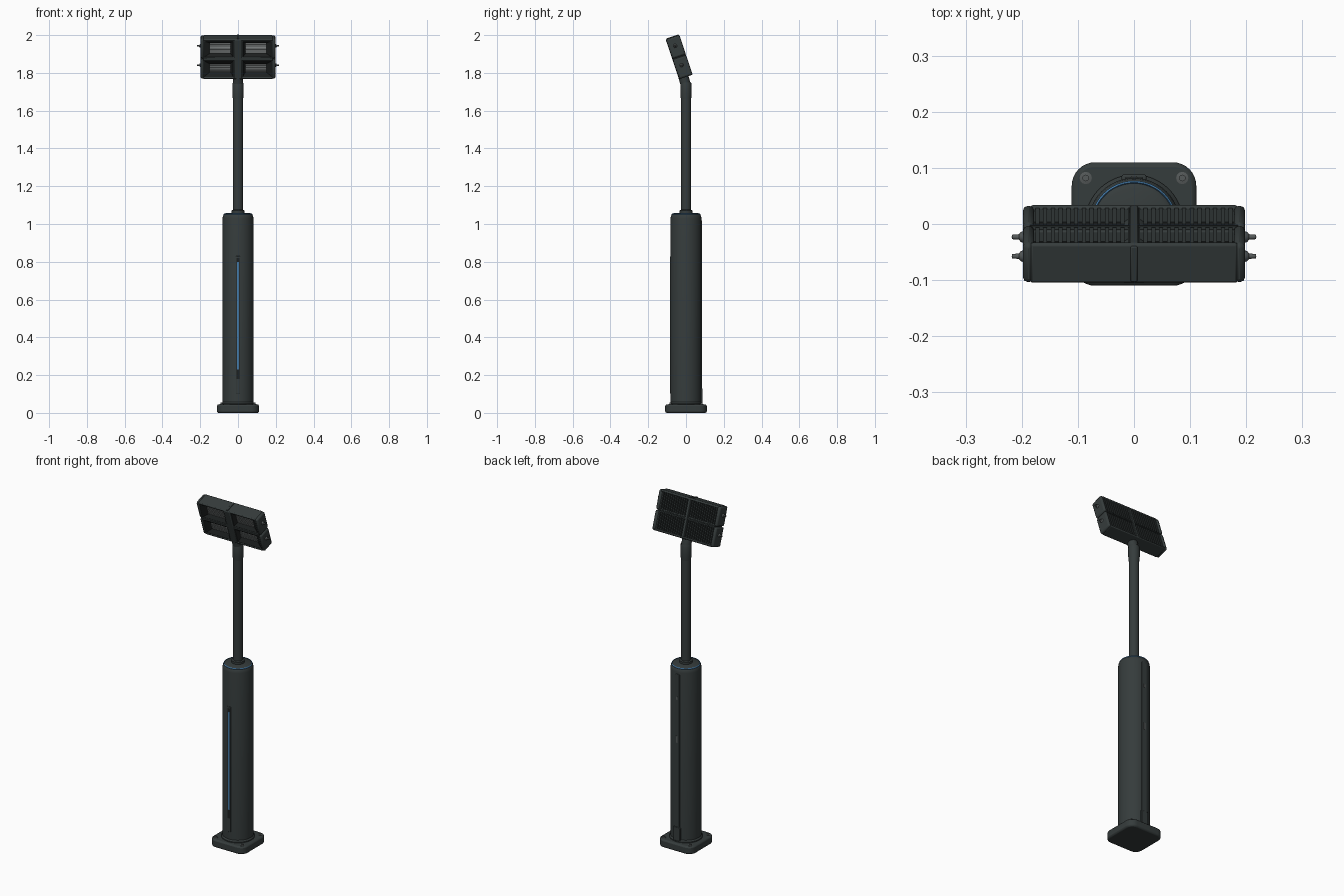
import bpy, bmesh, math
from mathutils import Matrix, Vector

cube = bpy.data.objects.get("Cube")
if cube:
    bpy.data.objects.remove(cube, do_unlink=True)


def material(name, rgb):
    m = bpy.data.materials.new(name)
    m.use_nodes = True
    m.diffuse_color = (*rgb, 1)
    m.node_tree.nodes["Principled BSDF"].inputs["Base Color"].default_value = (*rgb, 1)
    return m


PAINT = material("dark grey paint", (0.036, 0.045, 0.045))
BLACK = material("near black", (0.012, 0.014, 0.014))
BLUE = material("blue light", (0.06, 0.2, 0.4))
PANE = material("lamp grey", (0.3, 0.32, 0.32))
METAL = material("bolt metal", (0.09, 0.1, 0.1))

# The lamp head is built upright, then tilted forward by this matrix
TILT = Matrix.Translation((0, -0.0355, 1.884)) @ Matrix.Rotation(math.radians(18.5), 4, "X")
FLAT = Matrix.Identity(4)


def finish(name, bm, mats, matrix=FLAT, bevel=0.0):
    bmesh.ops.recalc_face_normals(bm, faces=bm.faces)
    mesh = bpy.data.meshes.new(name)
    bm.to_mesh(mesh)
    bm.free()
    ob = bpy.data.objects.new(name, mesh)
    bpy.context.collection.objects.link(ob)
    for m in mats:
        mesh.materials.append(m)
    ob.matrix_world = matrix
    if bevel:
        mod = ob.modifiers.new("soft edges", "BEVEL")
        mod.width, mod.segments = bevel, 2
    bpy.ops.object.select_all(action="DESELECT")
    ob.select_set(True)
    bpy.context.view_layer.objects.active = ob
    bpy.ops.object.shade_smooth_by_angle(angle=math.radians(35))
    return ob


def add_box(bm, low, high):
    low, high = Vector(low), Vector(high)
    mat = Matrix.Translation((low + high) / 2) @ Matrix.Diagonal((*(high - low), 1))
    return bmesh.ops.create_cube(bm, size=1, matrix=mat)["verts"]


def box(name, low, high, mat, matrix=FLAT, bevel=0.0):
    bm = bmesh.new()
    add_box(bm, low, high)
    return finish(name, bm, [mat], matrix, bevel)


def lathe(name, profile, mat, matrix=FLAT, steps=48):
    bm = bmesh.new()
    verts = [bm.verts.new((r, 0, z)) for r, z in profile]
    edges = [bm.edges.new(pair) for pair in zip(verts, verts[1:])]
    bmesh.ops.spin(bm, geom=verts + edges, cent=(0, 0, 0), axis=(0, 0, 1),
                   angle=math.tau, steps=steps)
    bmesh.ops.remove_doubles(bm, verts=bm.verts, dist=1e-5)
    return finish(name, bm, [mat], matrix)


# Base plate with rounded corners
bm = bmesh.new()
add_box(bm, (-0.111, -0.11, 0), (0.111, 0.11, 0.045))
upright = [e for e in bm.edges if abs(e.verts[0].co.z - e.verts[1].co.z) > 0.01]
bmesh.ops.bevel(bm, geom=upright, offset=0.042, segments=8, profile=0.5, affect="EDGES")
finish("base_plate", bm, [PAINT], bevel=0.008)

# Bolts in the base corners
for sx in (-1, 1):
    for sy in (-1, 1):
        place = Matrix.Translation((sx * 0.086, sy * 0.082, 0.044))
        lathe("base_bolt", [(0, 0.01), (0.006, 0.01), (0.006, 0.004), (0.011, 0.003),
                            (0.011, 0)], METAL, place, 12)

# Column with a rounded shoulder and a thin glowing ring
lathe("column", [(0, 0.03), (0.088, 0.03), (0.088, 0.05), (0.082, 0.058), (0.082, 1.03),
                 (0.080, 1.043), (0.074, 1.053), (0.064, 1.058), (0, 1.06)], PAINT)
lathe("column_ring", [(0.072, 1.053), (0.074, 1.056), (0.077, 1.052), (0.076, 1.049)], BLUE)
lathe("pole_collar", [(0.034, 1.055), (0.034, 1.072), (0.026, 1.076)], PAINT, steps=32)

# Light strip in the front of the column
box("strip_slot", (-0.011, -0.0835, 0.1), (0.011, -0.076, 0.83), PAINT, bevel=0.002)
box("strip_recess", (-0.008, -0.0842, 0.18), (0.008, -0.078, 0.82), BLACK)
box("light_strip", (-0.0045, -0.085, 0.23), (0.0045, -0.079, 0.80), BLUE)

# Service cover on the back of the column
box("back_cover", (-0.016, 0.076, 0.06), (0.016, 0.084, 1.02), PAINT, bevel=0.002)
box("foot_cover", (-0.022, 0.07, 0.05), (0.022, 0.088, 0.13), PAINT, bevel=0.003)
for z, h in ((0.64, 0.02), (0.88, 0.009)):
    box("cover_latch", (-0.005, 0.08, z - h), (0.005, 0.0855, z + h), METAL)

# Pole, bending forward to carry the lamp head
curve = bpy.data.curves.new("pole_path", "CURVE")
curve.dimensions = "3D"
curve.bevel_depth, curve.bevel_resolution = 0.027, 6
curve.use_fill_caps = True
head_low, head_top = TILT @ Vector((0, -0.012, -0.1)), TILT @ Vector((0, -0.012, 0.104))
path = [Vector((0, 0, 1.05)), Vector((0, 0, 1.70)), Vector((0, -0.001, 1.735)), head_low, head_top]
spline = curve.splines.new("POLY")
spline.points.add(len(path) - 1)
for point, co in zip(spline.points, path):
    point.co = (*co, 1)
curve.materials.append(PAINT)
bpy.context.collection.objects.link(bpy.data.objects.new("pole", curve))
lathe("pole_neck", [(0.027, 1.66), (0.030, 1.69), (0.030, 1.74), (0.027, 1.75)], PAINT, steps=32)

# Lamp head frame: two stacked modules between end caps
W, D, H = 0.198, 0.0375, 0.111
for side in (-1, 1):
    for low, high in ((-H, -0.002), (0.002, H)):
        xs = sorted((side * 0.178, side * W))
        box("end_cap", (xs[0], -D, low), (xs[1], D, high), PAINT, TILT, 0.009)
    # Adjusting knobs on the ends
    for v in (-0.045, 0.063):
        turn = Matrix.Translation((side * 0.196, -0.002, v)) @ Matrix.Rotation(side * math.pi / 2, 4, "Y")
        lathe("side_knob", [(0.011, 0), (0.009, 0.006), (0.005, 0.009), (0.004, 0.021),
                            (0, 0.022)], METAL, TILT @ turn, 12)
box("top_rail", (-0.185, -D, 0.099), (0.185, D, H), PAINT, TILT, 0.005)
box("bottom_rail", (-0.185, -D, -H), (0.185, D, -0.100), PAINT, TILT, 0.005)
box("middle_rail", (-0.185, -D, -0.010), (0.185, 0.028, 0.010), PAINT, TILT, 0.003)
box("middle_seam", (-0.185, 0.026, -0.003), (0.185, 0.035, 0.003), PAINT, TILT)
box("centre_bar", (-0.022, -D - 0.001, -H), (0.022, -0.005, H), PAINT, TILT, 0.006)
box("top_bracket", (-0.006, -0.033, 0.1), (0.006, 0.033, 0.115), PAINT, TILT, 0.002)


# Lamp windows: front face inset and pushed in to a pane
def lamp(name, side, v, pane_height):
    bm = bmesh.new()
    xs = sorted((side * 0.021, side * 0.182))
    add_box(bm, (xs[0], -0.034, v - 0.048), (xs[1], 0.004, v + 0.048))
    bm.normal_update()
    front = min(bm.faces, key=lambda f: f.calc_center_median().y)
    bmesh.ops.inset_region(bm, faces=[front], thickness=0.006)
    rim = bmesh.ops.inset_region(bm, faces=[front], thickness=0.01)["faces"]
    mid = Vector((side * 0.094, -0.016, v))
    for vert in front.verts:
        vert.co = (mid.x + math.copysign(0.053, vert.co.x - mid.x), mid.y,
                   v + math.copysign(pane_height / 2, vert.co.z - v))
    for f in rim:
        f.material_index = 1
    front.material_index = 2
    finish(name, bm, [PAINT, BLACK, PANE], TILT)
    # Fine louvres across the pane
    bm = bmesh.new()
    for i in range(1, 6):
        z = v + pane_height * (i / 6 - 0.5)
        add_box(bm, (mid.x - 0.053, -0.019, z - 0.001), (mid.x + 0.053, -0.015, z + 0.001))
    finish(name + "_louvres", bm, [METAL], TILT)


for side in (-1, 1):
    lamp("upper_lamp", side, 0.055, 0.056)
    lamp("lower_lamp", side, -0.055, 0.042)

# Cooling fins on the back of both modules
box("fin_plate", (-0.18, 0.0, -0.104), (0.18, 0.008, 0.104), BLACK, TILT)
bm = bmesh.new()
count = 26
for v in (-0.055, 0.055):
    for i in range(count):
        x = -0.172 + 0.344 * i / (count - 1)
        add_box(bm, (x - 0.0035, 0.004, v - 0.046), (x + 0.0035, 0.034, v + 0.046))
finish("cooling_fins", bm, [PAINT], TILT)
box("back_spine", (-0.008, 0.004, -0.104), (0.008, 0.037, 0.104), PAINT, TILT, 0.003)
